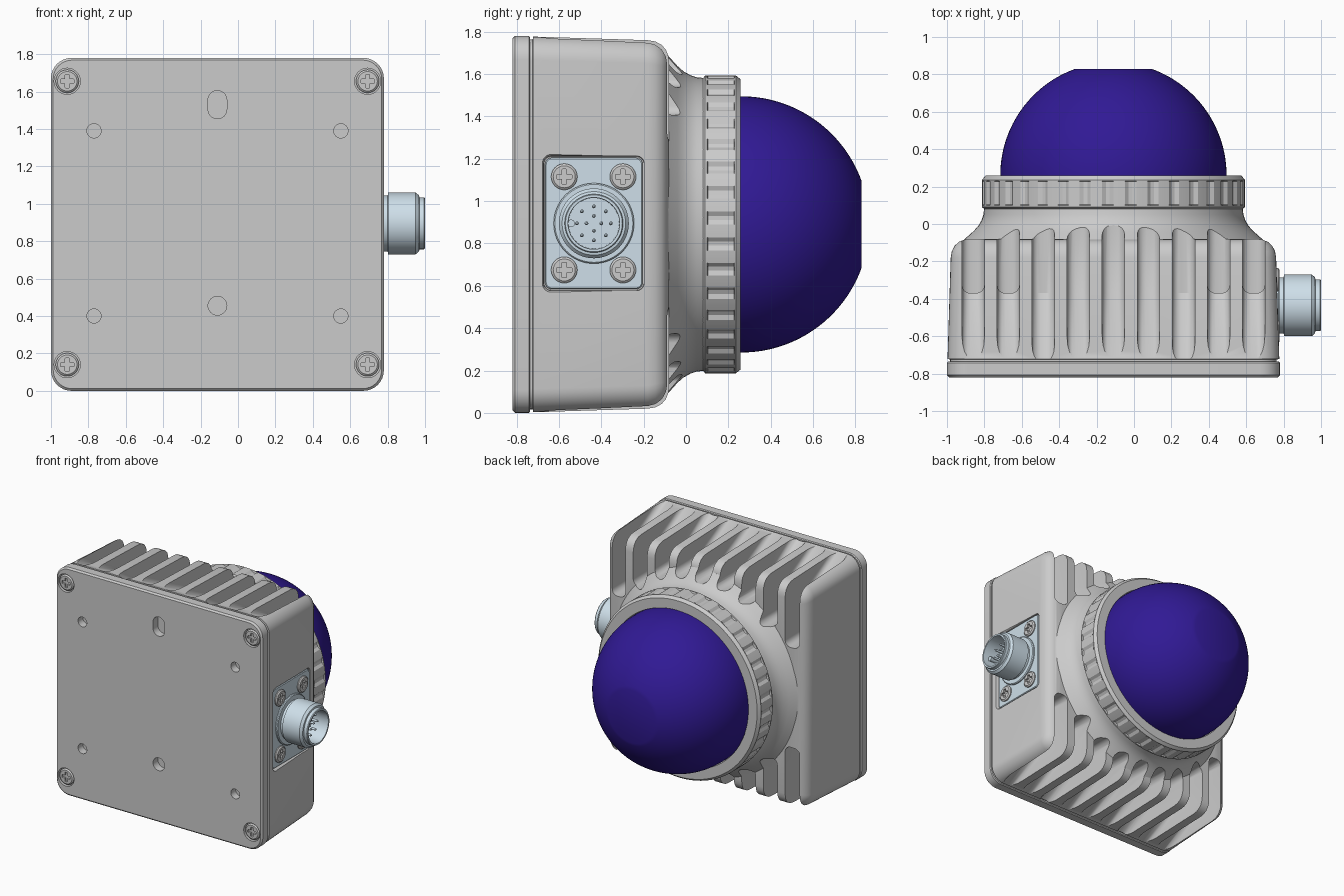
import bpy, bmesh
from math import sin, cos, pi, sqrt, radians

if "Cube" in bpy.data.objects:
    bpy.data.objects.remove(bpy.data.objects["Cube"])

CX, CZ = -0.11, 0.89            # centre of the housing
KY, KZ = -0.435, 0.895          # centre of the connector


def circle(r, n=64):
    return [(r * cos(2 * pi * i / n), r * sin(2 * pi * i / n)) for i in range(n)]


def rrect(hu, hv, r, n=8):
    pts = []
    for k, (su, sv) in enumerate([(1, 1), (-1, 1), (-1, -1), (1, -1)]):
        for i in range(n + 1):
            a = pi / 2 * (k + i / n)
            pts.append((su * (hu - r) + r * cos(a), sv * (hv - r) + r * sin(a)))
    return pts


def loft(name, sections, axis='y', loc=(0, 0, 0), color=None):
    """Capped solid through (offset, outline) sections along the axis."""
    bm = bmesh.new()
    rows = []
    for w, pts in sections:
        rows.append([bm.verts.new((u, w, v) if axis == 'y' else (w, u, v)) for u, v in pts])
    for a, b in zip(rows, rows[1:]):
        for i in range(len(a)):
            j = (i + 1) % len(a)
            bm.faces.new((a[i], a[j], b[j], b[i]))
    bm.faces.new(rows[0])
    bm.faces.new(rows[-1])
    return finish(name, bm, loc, color)


def finish(name, bm, loc=(0, 0, 0), color=None):
    bmesh.ops.recalc_face_normals(bm, faces=bm.faces)
    me = bpy.data.meshes.new(name)
    bm.to_mesh(me)
    bm.free()
    ob = bpy.data.objects.new(name, me)
    ob.location = loc
    bpy.context.collection.objects.link(ob)
    if color:
        me.materials.append(color)
    return ob


def lathe(name, profile, axis='y', loc=(0, 0, 0), color=None, n=64):
    return loft(name, [(w, circle(r, n)) for w, r in profile], axis, loc, color)


def boolean(target, tools, op='DIFFERENCE'):
    bpy.context.view_layer.update()
    bpy.context.view_layer.objects.active = target
    for t in tools:
        m = target.modifiers.new('cut', 'BOOLEAN')
        m.operation, m.solver, m.object = op, 'EXACT', t
        bpy.ops.object.modifier_apply(modifier=m.name)
        bpy.data.objects.remove(t)


def material(name, rgb):
    m = bpy.data.materials.new(name)
    m.diffuse_color = (*rgb, 1)
    m.use_nodes = True
    m.node_tree.nodes["Principled BSDF"].inputs["Base Color"].default_value = m.diffuse_color
    return m


blue = material('dome_blue', (0.03, 0.01, 0.30))
pale = material('connector_pale', (0.62, 0.74, 0.82))


# Housing with a rounded back edge and a flare up to the neck
def square(h, r):
    return rrect(h, h, r)


housing = loft('housing', [(-0.75, square(.873, .10)), (-0.724, square(.873, .10)),
                           (-0.722, square(.887, .11)), (-0.18, square(.870, .11)),
                           (-0.145, square(.864, .11)), (-0.115, square(.848, .10)),
                           (-0.095, square(.825, .08)), (-0.084, square(.797, .06)),
                           (-0.08, square(.765, .04))], loc=(CX, 0, CZ))
flare = lathe('flare', [(-.30, .78), (-.13, .85), (-.08, .795), (-.04, .75), (-.01, .722),
                        (.02, .705), (.05, .695), (.10, .69)], loc=(CX, 0, CZ), n=128)
boolean(housing, [flare], 'UNION')


# Cooling slots on the top and bottom
def slot_cutter(x, s):
    dx = max(abs(x) - 0.06, 0)
    floor = max(sqrt(max(.72 ** 2 - dx ** 2, 0)), 0.39)
    prof = [(-.80, 1.2), (-.80, .93)]
    if floor < 0.6:
        prof.append((-.37, .71))
    prof += [(-.37, floor), (.04, floor), (.04, 1.2)]
    bm = bmesh.new()
    a, b = [[bm.verts.new((x + w, y, s * z)) for y, z in prof] for w in (-.06, .06)]
    caps = [bm.faces.new(a), bm.faces.new(b)]
    edges = [e for f in caps for e in f.edges]
    for i in range(len(a)):
        j = (i + 1) % len(a)
        bm.faces.new((a[i], a[j], b[j], b[i]))
    bmesh.ops.recalc_face_normals(bm, faces=bm.faces)
    bmesh.ops.bevel(bm, geom=edges, offset=.045, segments=4, profile=.5,
                    affect='EDGES', clamp_overlap=True)
    return finish('slot_cutter', bm, (CX, 0, CZ))


boolean(housing, [slot_cutter(-.75 + .1875 * i, s) for i in range(9) for s in (1, -1)])

# Recess for the connector
boolean(housing, [loft('recess', [(.745, rrect(.236, .316, .035)), (.765, rrect(.238, .318, .035)),
                                  (.80, rrect(.256, .345, .06))], 'x', (0, KY, KZ))])

# Base plate with mounting holes
plate = loft('base_plate', [(-.82, square(.878, .10)), (-.808, square(.89, .11)),
                            (-.742, square(.89, .11)), (-.736, square(.884, .105))],
             loc=(CX, 0, CZ))
plate_screws = [(x, z) for x in (-.913, .693) for z in (.14, 1.655)]
holes = [lathe('hole', [(-.9, .038), (-.76, .038)], loc=(x, 0, z), n=32)
         for x in (-.77, .55) for z in (.40, 1.39)]
holes.append(lathe('hole', [(-.9, .05), (-.76, .05)], loc=(CX, 0, .455), n=32))
holes.append(loft('hole', [(-.9, rrect(.05, .075, .0495)), (-.76, rrect(.05, .075, .0495))],
                  loc=(CX, 0, 1.53)))
holes += [lathe('hole', [(-.9, .07), (-.78, .07)], loc=(x, 0, z), n=32) for x, z in plate_screws]
boolean(plate, holes)


# Cross-head screws
def screw(name, axis, loc, d):
    ob = lathe(name, [(-d * .035, .062), (-d * .008, .062), (0, .052)], axis, (0, 0, 0), n=32)
    boolean(ob, [loft('cross', [(-d * .015, rrect(a, b, .003, 1)), (d * .05, rrect(a, b, .003, 1))], axis)
                 for a, b in ((.036, .011), (.011, .036))])
    ob.location = loc


for i, (x, z) in enumerate(plate_screws):
    screw(f'plate_screw_{i + 1}', 'y', (x, -.818, z), -1)
for i, (y, z) in enumerate([(y, z) for y in (-.575, -.298) for z in (.675, 1.115)]):
    screw(f'connector_screw_{i + 1}', 'x', (.779, y, z), 1)

# Connector panel, flange, hollow barrel and pins
K = (0, KY, KZ)
loft('connector_panel', [(.72, rrect(.23, .31, .03)), (.758, rrect(.23, .31, .03)),
                         (.763, rrect(.225, .305, .027))], 'x', K, pale)
lathe('connector_flange', [(.75, .19), (.772, .19), (.778, .184)], 'x', K, pale)
lathe('connector_barrel', [(.76, .15), (.80, .15), (.803, .165), (.95, .165), (.968, .15),
                           (.970, .138), (.995, .138), (1.0, .134), (1.0, .122), (.86, .12)],
      'x', K, pale)
for k, (count, r) in enumerate([(8, .08), (4, .035)]):
    for i, (u, v) in enumerate(circle(r, count)):
        lathe(f'pin_{k + 1}_{i + 1}', [(.85, .009), (.935, .009), (.942, .004)], 'x',
              (0, KY + u, KZ + v), pale, 12)
lathe('connector_key', [(.85, .018), (.95, .018)], 'x', (0, KY - .108, KZ), pale, 16)


# Clamp ring with grip notches
def grip(r, depth):
    return [(u * (1 - depth * (i % 6 in (1, 2))), v * (1 - depth * (i % 6 in (1, 2))))
            for i, (u, v) in enumerate(circle(r, 216))]


loft('clamp_ring', [(.078, grip(.66, 0)), (.08, grip(.69, 0)), (.09, grip(.703, 0)),
                    (.10, grip(.703, 0)), (.104, grip(.703, .018)), (.226, grip(.703, .018)),
                    (.23, grip(.703, 0)), (.236, grip(.703, 0)), (.258, grip(.685, 0)),
                    (.258, grip(.61, 0)), (.20, grip(.60, 0))], loc=(CX, 0, CZ))

# Dome lens with a flat tip
T = radians(70.2)
lathe('dome', [(.18, .605)] + [(.26 + .605 * sin(T * i / 28), .605 * cos(T * i / 28))
                               for i in range(29)], loc=(CX, 0, CZ), color=blue, n=96)

# Smooth shading with sharp edges kept
bpy.ops.object.select_all(action='SELECT')
bpy.context.view_layer.objects.active = housing
bpy.ops.object.shade_smooth_by_angle(angle=radians(28))
